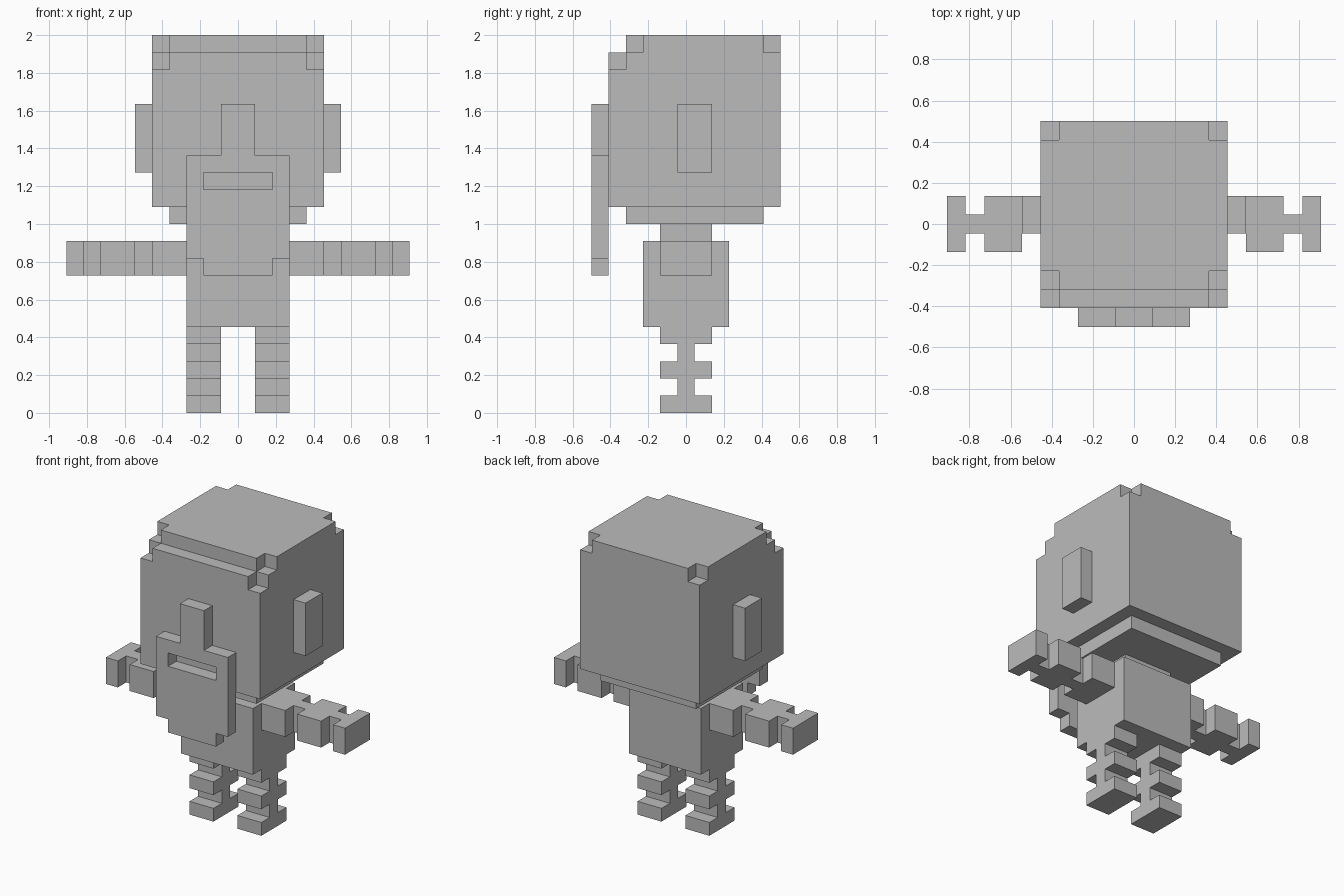
import bpy, bmesh, math

if "Cube" in bpy.data.objects:
    bpy.data.objects.remove(bpy.data.objects["Cube"])

U = 2 / 22  # one block; y cells run 0..11 from front to back, x is centred

grey = bpy.data.materials.new("grey")
grey.diffuse_color = (0.5, 0.5, 0.5, 1)
grey.use_nodes = True
grey.node_tree.nodes["Principled BSDF"].inputs["Base Color"].default_value = grey.diffuse_color


def cells(x0, x1, y0, y1, z0, z1):
    return {(x, y, z) for x in range(x0, x1) for y in range(y0, y1) for z in range(z0, z1)}


def mirrored(block):
    return {(-1 - x, y, z) for x, y, z in block}


parts = {}

# Head with stepped forehead and notched top corners
head = cells(-5, 5, 1, 11, 12, 21) | cells(-5, 5, 2, 11, 21, 22)
notches = cells(4, 5, 1, 2, 20, 21) | cells(4, 5, 2, 3, 21, 22) | cells(4, 5, 10, 11, 21, 22)
head -= notches | mirrored(notches)
parts["head"] = head | cells(-4, 4, 2, 10, 11, 12)

# Nose and beard plate with a mouth slot and clipped lower corners
parts["nose"] = cells(-1, 1, 0, 1, 15, 18)
parts["beard"] = (cells(-3, 3, 0, 1, 9, 15) | cells(-2, 2, 0, 1, 8, 9)) - cells(-2, 2, 0, 1, 13, 14)

# Neck and torso
parts["neck"] = cells(-2, 2, 4, 7, 10, 11)
parts["torso"] = cells(-3, 3, 3, 8, 5, 10)

# Ear, notched arm and notched leg, repeated on both sides
ear = cells(5, 6, 5, 7, 14, 18)
arm = cells(3, 10, 5, 6, 8, 10)
for a, b in ((3, 5), (6, 8), (9, 10)):
    arm |= cells(a, b, 4, 7, 8, 10)
leg = cells(1, 3, 5, 6, 0, 5)
for z in (0, 2, 4):
    leg |= cells(1, 3, 4, 7, z, z + 1)
for name, block in (("ear", ear), ("arm", arm), ("leg", leg)):
    parts["right_" + name] = block
    parts["left_" + name] = mirrored(block)

solid = set().union(*parts.values())


def build(name, block):
    """Make the outer skin of a set of blocks, leaving out faces between blocks."""
    bm = bmesh.new()
    verts = {}

    def vert(p):
        if p not in verts:
            verts[p] = bm.verts.new((p[0] * U, (p[1] - 5.5) * U, p[2] * U))
        return verts[p]

    for c in sorted(block):
        for axis in range(3):
            for side in (0, 1):
                n = list(c)
                n[axis] += 2 * side - 1
                if tuple(n) in solid:
                    continue
                ring = []
                for i, j in ((0, 0), (1, 0), (1, 1), (0, 1)):
                    p = list(c)
                    p[axis] += side
                    p[(axis + 1) % 3] += i
                    p[(axis + 2) % 3] += j
                    ring.append(vert(tuple(p)))
                bm.faces.new(ring if side else ring[::-1])
    # Merge coplanar squares into large flat faces
    bmesh.ops.dissolve_limit(bm, angle_limit=math.radians(1), verts=bm.verts, edges=bm.edges)
    me = bpy.data.meshes.new(name)
    bm.to_mesh(me)
    bm.free()
    me.materials.append(grey)
    bpy.context.collection.objects.link(bpy.data.objects.new(name, me))


for name, block in parts.items():
    build(name, block)
